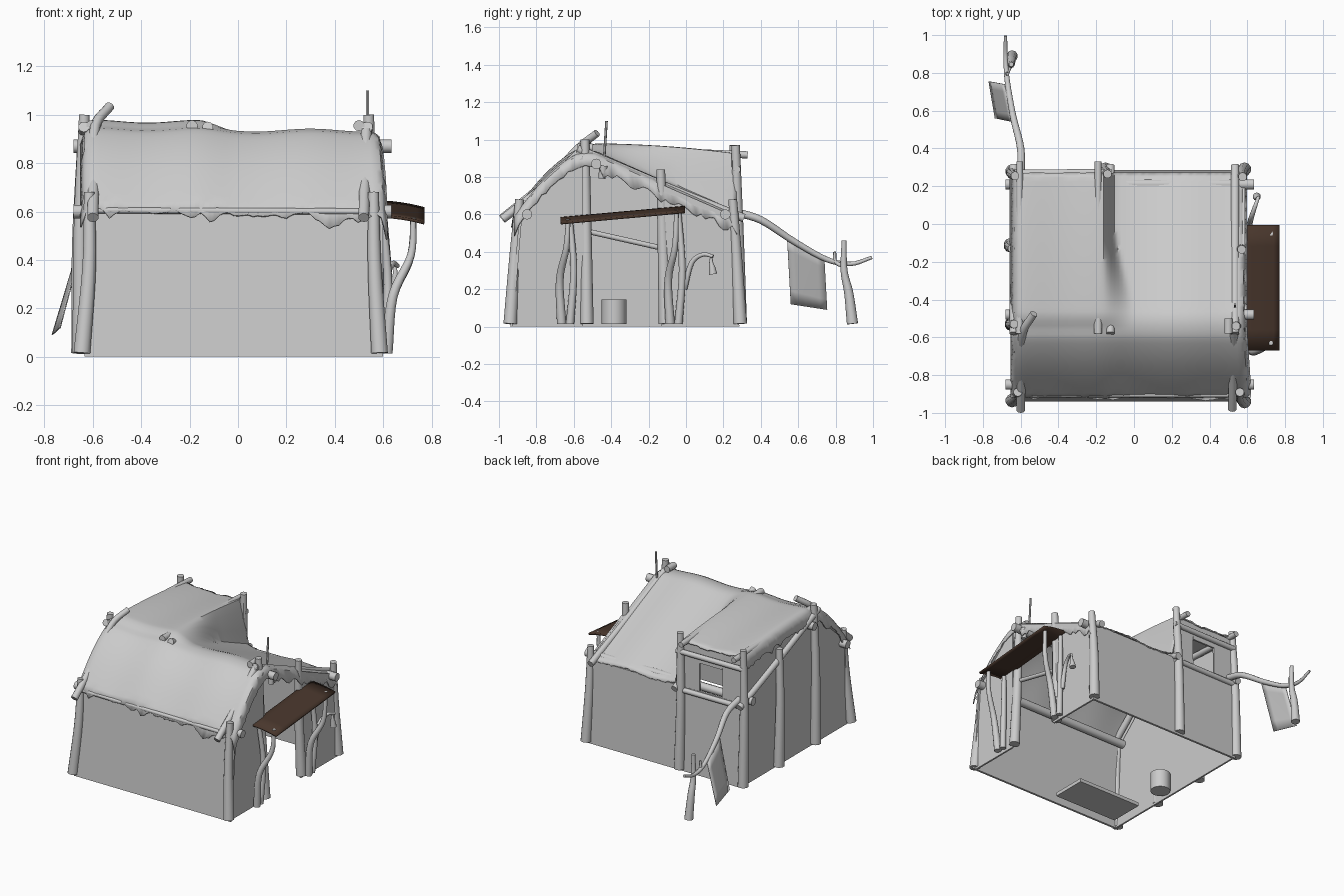
import bpy, bmesh, math, random
from mathutils import Vector

if "Cube" in bpy.data.objects:
    bpy.data.objects.remove(bpy.data.objects["Cube"])
random.seed(4)

def material(name, col):
    m = bpy.data.materials.new(name)
    m.diffuse_color = (*col, 1)
    m.use_nodes = True
    m.node_tree.nodes["Principled BSDF"].inputs["Base Color"].default_value = m.diffuse_color
    return m

GREY = material("pale_grey", (0.6, 0.6, 0.6))
BROWN = material("dark_brown", (0.065, 0.037, 0.025))

def finish(name, bm, mat=GREY, smooth=True):
    bmesh.ops.recalc_face_normals(bm, faces=bm.faces)
    me = bpy.data.meshes.new(name)
    bm.to_mesh(me)
    bm.free()
    me.materials.append(mat)
    ob = bpy.data.objects.new(name, me)
    bpy.context.collection.objects.link(ob)
    if smooth:
        bpy.context.view_layer.objects.active = ob
        ob.select_set(True)
        bpy.ops.object.shade_smooth_by_angle(angle=math.radians(40))
        ob.select_set(False)
    return ob

def pole(name, pts, r0, r1=None, sides=10):
    """Tapered round pole along a smoothed path."""
    r1 = r0 if r1 is None else r1
    P = [Vector(p) for p in pts]
    path = P
    if len(P) > 2:                       # Catmull-Rom smoothing
        E = [2 * P[0] - P[1]] + P + [2 * P[-1] - P[-2]]
        path = []
        for i in range(1, len(E) - 2):
            a, b, c, d = E[i - 1:i + 3]
            for k in range(5):
                t = k / 5
                path.append(0.5 * (2 * b + (c - a) * t + (2 * a - 5 * b + 4 * c - d) * t * t
                                   + (3 * b - a - 3 * c + d) * t ** 3))
        path.append(P[-1])
    bm = bmesh.new()
    rings, n = [], len(path)
    for i, p in enumerate(path):
        t = (path[min(i + 1, n - 1)] - path[max(i - 1, 0)]).normalized()
        ref = Vector((1, 0, 0)) if abs(t.x) < 0.8 else Vector((0, 1, 0))
        u = t.cross(ref).normalized()
        w = t.cross(u)
        r = r0 + (r1 - r0) * i / (n - 1)
        rings.append([bm.verts.new(p + r * (u * math.cos(a) + w * math.sin(a)))
                      for a in (math.tau * k / sides for k in range(sides))])
    for A, B in zip(rings, rings[1:]):
        for k in range(sides):
            j = (k + 1) % sides
            bm.faces.new((A[k], A[j], B[j], B[k]))
    bm.faces.new(rings[0])
    bm.faces.new(rings[-1])
    return finish(name, bm)

def slab(name, yz, x0, x1, mat=GREY):
    """Side profile in y,z stretched along x."""
    bm = bmesh.new()
    f = bm.faces.new([bm.verts.new((x0, y, z)) for y, z in yz])
    ext = bmesh.ops.extrude_face_region(bm, geom=[f])
    bmesh.ops.translate(bm, vec=(x1 - x0, 0, 0),
                        verts=[v for v in ext["geom"] if isinstance(v, bmesh.types.BMVert)])
    return finish(name, bm, mat, False)

def sheet(name, f, nu, nv, thick, mat=GREY):
    """Thin sheet from a function of grid indices."""
    bm = bmesh.new()
    g = [[bm.verts.new(f(i, j)) for j in range(nv + 1)] for i in range(nu + 1)]
    for i in range(nu):
        for j in range(nv):
            bm.faces.new((g[i][j], g[i + 1][j], g[i + 1][j + 1], g[i][j + 1]))
    ob = finish(name, bm, mat)
    m = ob.modifiers.new("thickness", "SOLIDIFY")
    m.thickness = thick
    m.offset = 0
    return ob

# walls
slab("front_wall", [(-.94, 0), (-.925, 0), (-.875, .61), (-.89, .61)], -.635, .6)
slab("back_wall", [(.27, 0), (.285, 0), (.265, .59), (.25, .59)], -.635, .59)
slab("left_wall", [(-.94, 0), (.28, 0), (.26, .9), (-.52, .94), (-.89, .6)], -.63, -.618)
slab("right_wall_front", [(-.94, 0), (-.55, 0), (-.55, .91), (-.89, .6)], .575, .587)
slab("right_wall_back", [(-.13, 0), (.28, 0), (.26, .59), (-.13, .76)], .575, .587)
# raised bay wall around a small window
for x0, x1, z0, z1 in ((-.62, -.47, .58, .91), (-.29, -.13, .58, .91), (-.47, -.29, .79, .91)):
    slab("bay_wall", [(.252, z0), (.264, z0), (.258, z1), (.246, z1)], x0, x1)

# roof cloth: one draped sheet over the rafters, with the raised bay on the left rear
def smoothstep(a, b, x):
    t = min(1, max(0, (x - a) / (b - a)))
    return t * t * (3 - 2 * t)

def roof_z(x, y):
    if y < -.54:
        d = -.54 - y
        z = .972 - .96 * d + .045 * math.sin(d / .38 * math.pi)
    else:
        low = .972 - .44 * (y + .54)
        high = .976 - .055 * ((y + .54) / .82) ** 2
        z = high + (low - high) * smoothstep(-.165, -.10 + .1 * smoothstep(.0, -.5, y), x)
    z -= .02 * math.exp(-((y + .54) / .035) ** 2)
    return z - .012 * (1 - math.cos((x + .6) * 14)) * .5 - .012 * smoothstep(-.2, 0, x)

NX, NY = 64, 50
# torn front edge: x centre, half width, depth
tears = [(-.53, .03, .03), (-.19, .07, .03), (-.11, .05, .05), (.38, .1, .065), (.2, .05, .02),
         (.5, .06, .03)]
rag = [random.uniform(0, .012) for _ in range(NX + 1)]
side_rag = [[.02 + .05 * abs(math.sin(j * .45 + s)) * random.random() for j in range(NY + 1)]
            for s in (0, 2)]

def roof_point(i, j):
    u, v = i / NX, j / NY
    y = -.915 + 1.185 * v
    x = -.65 + 1.245 * u + .02 * u * smoothstep(-.5, -.9, y)
    z = roof_z(x, y)
    e = max(-.6 - x, x - (.55 + .02 * smoothstep(-.5, -.9, y)), 0) / .05
    z -= .055 * e * e
    if i in (0, NX):
        z -= side_rag[i > 0][j]
    if j == 0:
        d = rag[i] + max(t * max(0, 1 - abs(x - c) / w) for c, w, t in tears)
        z -= d
        y -= .25 * d
    if j == NY:
        z -= rag[i]
    return x, y, z

sheet("roof_cloth", roof_point, NX, NY, .008)

# upright posts: base x, base y, top x, top y, height
posts = [(-.645, -.935, -.615, -.89, .68), (.585, -.94, .56, -.89, .68),
         (.585, .29, .575, .25, .68), (-.645, .28, -.63, .255, .97),
         (-.15, .29, -.14, .265, .97), (-.65, -.53, -.635, -.53, 1.0),
         (-.655, -.11, -.645, -.13, .84), (.585, -.53, .54, -.54, 1.0),
         (.575, -.11, .57, -.135, .84)]
for bx, by, tx, ty, h in posts:
    s = .015 if bx < 0 and abs(by) > .6 else -.008
    pole("upright_post", [(bx, by, .015), ((bx + tx) / 2 + s, (by + ty) / 2, h * .55),
                          (tx, ty, h)], .036, .023)

# purlins along the length
for y, z, r in ((-.85, .6, .028), (.21, .6, .028), (-.48, .87, .028)):
    pole("purlin", [(-.68, y, z), (.635, y, z)], r)
pole("front_eave_pole", [(-.6, -.905, .605), (.54, -.905, .6)], .013)

# rafters under the cloth, tips poking out
pole("left_front_rafter", [(-.6, -.985, .575), (-.595, -.75, .77), (-.59, -.58, .95),
                           (-.53, -.475, 1.035)], .024, .02)
pole("right_front_rafter", [(.52, -.98, .575), (.525, -.75, .755), (.53, -.57, .93)], .023)
for x in (-.637, -.125, .535):
    pole("rear_rafter", [(x, -.58, .95), (x, -.1, .745), (x, .31, .58)], .023)
for x in (-.605, -.19):
    pole("bay_rafter", [(x, -.58, .955), (x, -.1, .935), (x, .33, .918)], .023, .019)
pole("right_ridge_stub", [(.5, -.58, .955), (.5, -.5, .955)], .023)

# rear window rails
for z in (.84, .57):
    pole("window_rail", [(-.64, .27, z), (-.12, .275, z)], .018)

# awning: thin curved board
def awning_point(i, j):
    u, v = i / 6, j / 6
    x = .57 + .2 * u
    y = -.67 + .665 * v
    return x, y, .58 + .06 * v - .028 * u * u

sheet("awning", awning_point, 6, 6, .012, BROWN)

# awning props and nails
for y, dz in ((-.63, 0), (-.05, .05)):
    pole("awning_prop", [(.615, y - .035, .015), (.64, y - .045, .25), (.715, y - .01, .42),
                         (.725, y, .575 + dz)], .025, .012)
    pole("awning_brace", [(.61, y + .01, .015), (.62, y + .03, .3), (.6, y + .01, .565 + dz)],
         .022, .015)
pole("door_bar", [(.55, -.53, .51), (.55, -.13, .42)], .014)

# twig with hanging bud beside the door
pole("twig", [(.61, -.01, .2), (.62, .03, .34), (.64, .09, .385), (.66, .145, .375)], .016, .009)
pole("hanging_bud", [(.65, .135, .375), (.65, .135, .34), (.65, .14, .315), (.65, .145, .28)],
     .006, .022)

# thin mast and hanging lamp by the ridge
pole("mast", [(.535, -.44, .86), (.535, -.425, 1.1)], .007, sides=6)
pole("lamp", [(.575, -.44, .86), (.575, -.45, .79)], .025, .018)

# drying line behind the hut
pole("line_pole", [(-.6, .25, .615), (-.6, .4, .57), (-.64, .57, .46), (-.67, .75, .36),
                   (-.68, .88, .335), (-.68, .995, .37)], .023, .009)
pole("line_support", [(-.645, .89, .015), (-.65, .87, .18), (-.65, .845, .3), (-.65, .845, .46)],
     .03, .013)
pole("line_fork", [(-.65, .85, .32), (-.67, .8, .345), (-.67, .795, .4)], .012, .008)

# hanging cloth
C = [Vector(c) for c in ((-.64, .54, .48), (-.685, .74, .365), (-.735, .56, .12), (-.768, .755, .09))]
sheet("hanging_cloth", lambda i, j: C[0].lerp(C[1], i / 5).lerp(C[2].lerp(C[3], i / 5), j / 5),
      5, 5, .005)

# furnishings
pole("barrel", [(-.55, -.385, .015), (-.55, -.385, .145)], .066, sides=16)
slab("sleeping_mat", [(-.87, .01), (-.62, .01), (-.62, .035), (-.87, .035)], -.56, -.06)
